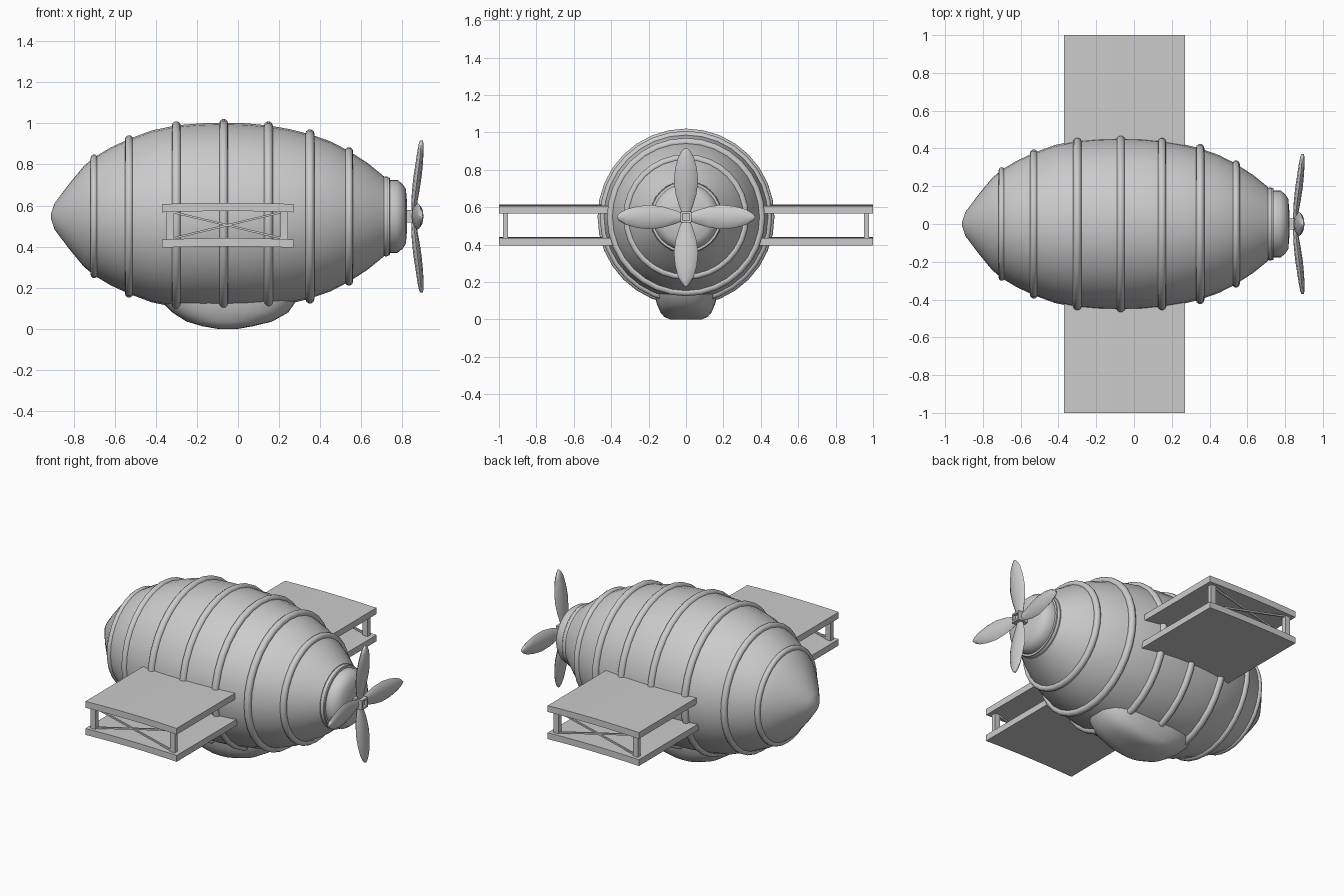
import bpy, bmesh
from math import sin, cos, pi, radians
from mathutils import Vector, Matrix

if "Cube" in bpy.data.objects:
    bpy.data.objects.remove(bpy.data.objects["Cube"])

CZ = 0.547  # height of the hull axis


def finish(bm, name, angle=35):
    bmesh.ops.recalc_face_normals(bm, faces=bm.faces)
    me = bpy.data.meshes.new(name)
    bm.to_mesh(me)
    bm.free()
    ob = bpy.data.objects.new(name, me)
    bpy.context.collection.objects.link(ob)
    bpy.ops.object.select_all(action='DESELECT')
    ob.select_set(True)
    bpy.context.view_layer.objects.active = ob
    bpy.ops.object.shade_smooth_by_angle(angle=radians(angle))
    return ob


def loft(bm, loops, closed=False):
    # bridge equal-length loops; cap the ends unless closed
    rows = [[bm.verts.new(p) for p in loop] for loop in loops]
    n = len(rows[0])
    pairs = list(zip(rows, rows[1:])) + ([(rows[-1], rows[0])] if closed else [])
    for a, b in pairs:
        for i in range(n):
            j = (i + 1) % n
            bm.faces.new((a[i], a[j], b[j], b[i]))
    if not closed:
        bm.faces.new(rows[0])
        bm.faces.new(rows[-1])


def circle(x, r, n=32):
    return [(x, r * cos(2 * pi * i / n), CZ + r * sin(2 * pi * i / n)) for i in range(n)]


def box(bm, center, size, rot=None):
    m = Matrix.Translation(center) @ (rot or Matrix()) @ Matrix.Diagonal((*size, 1))
    bmesh.ops.create_cube(bm, size=1, matrix=m)


# hull, turned around the x axis
profile = [(-.91, .012), (-.892, .065), (-.82, .16), (-.75, .245), (-.70, .287),
           (-.62, .335), (-.53, .377), (-.42, .418), (-.30, .443), (-.18, .453),
           (-.07, .456), (.04, .453), (.15, .442), (.25, .425), (.35, .4), (.45, .365),
           (.54, .318), (.63, .26), (.71, .195)]
bm = bmesh.new()
loft(bm, [circle(x, r) for x, r in profile])
finish(bm, "hull", 50)

# stepped nose cap behind the propeller
bm = bmesh.new()
loft(bm, [circle(x, r) for x, r in [(.70, .19), (.738, .19), (.739, .178), (.775, .178),
                                    (.80, .158), (.817, .132), (.823, .06)]])
finish(bm, "nose_cap", 40)

# hoops around the hull
hoops = [(-.70, .284, .017), (-.53, .375, .02), (-.30, .441, .022), (-.07, .452, .022),
         (.148, .44, .022), (.35, .402, .022), (.54, .317, .02), (.72, .179, .016)]
for k, (hx, R, t) in enumerate(hoops):
    bm = bmesh.new()
    loft(bm, [circle(hx + t * cos(a * pi / 5), R + t * sin(a * pi / 5)) for a in range(10)], True)
    finish(bm, f"hoop_{k + 1}", 60)


# gondola under the hull: stacked rounded outlines
def outline(z, x0, x1, w, n=32):
    pts = []
    for i in range(n):
        c, s = cos(2 * pi * i / n), sin(2 * pi * i / n)
        px = abs(c) ** .75 * (1 if c > 0 else -1)
        py = abs(s) ** .75 * (1 if s > 0 else -1)
        pts.append(((x0 + x1) / 2 + px * (x1 - x0) / 2, py * w, z))
    return pts


bm = bmesh.new()
loft(bm, [outline(*v) for v in [(.22, -.42, .33, .175), (.13, -.37, .28, .168),
                                (.08, -.32, .245, .155), (.035, -.25, .165, .135),
                                (.012, -.17, .07, .115), (0, -.10, 0, .085)]])
finish(bm, "gondola", 50)

# two cambered wings running through the hull
for name, z in (("upper_wing", .59), ("lower_wing", .418)):
    loops = []
    for y in (-1, 1):
        xs = [-.37 + .64 * i / 8 for i in range(9)]
        zs = [z + .006 * (1 - ((x + .05) / .32) ** 2) - .003 for x in xs]
        loops.append([(x, y, c + .02) for x, c in zip(xs, zs)] +
                     [(x, y, c - .02) for x, c in zip(reversed(xs), reversed(zs))])
    bm = bmesh.new()
    loft(bm, loops)
    finish(bm, name, 30)

# wing tip struts and crossed braces
for side, name in ((-1, "front"), (1, "back")):
    bm = bmesh.new()
    for x in (-.33, .225):
        box(bm, (x, side * .965, .504), (.035, .028, .15))
    finish(bm, name + "_wing_struts", 30)
    bm = bmesh.new()
    for s in (-1, 1):
        box(bm, (-.052, side * (.965 + .003 * s), .504), (.56, .01, .01),
            Matrix.Rotation(s * .235, 4, 'Y'))
    finish(bm, name + "_cross_braces", 30)

# propeller blades: lens sections sweeping forward, (radius, x, half width, half thickness)
sections = [(.015, .855, .02, .012), (.06, .857, .037, .014), (.12, .864, .055, .018),
            (.19, .873, .065, .02), (.26, .882, .058, .018), (.32, .888, .042, .015),
            (.355, .891, .022, .011), (.37, .893, .006, .007)]
for k in range(4):
    bm = bmesh.new()
    loft(bm, [[(x + t * sin(a * pi / 4), w * cos(a * pi / 4), r) for a in range(8)]
              for r, x, w, t in sections])
    bm.transform(Matrix.Translation((0, 0, CZ)) @ Matrix.Rotation(k * pi / 2, 4, 'X'))
    finish(bm, f"propeller_blade_{k + 1}", 50)

# square hub with a recessed front, and its shaft
bm = bmesh.new()
loft(bm, [[(x, h * sy, CZ + h * sz) for sy, sz in ((-1, -1), (1, -1), (1, 1), (-1, 1))]
          for x, h in ((.81, .03), (.89, .03), (.89, .019), (.872, .019))])
finish(bm, "propeller_hub", 30)
